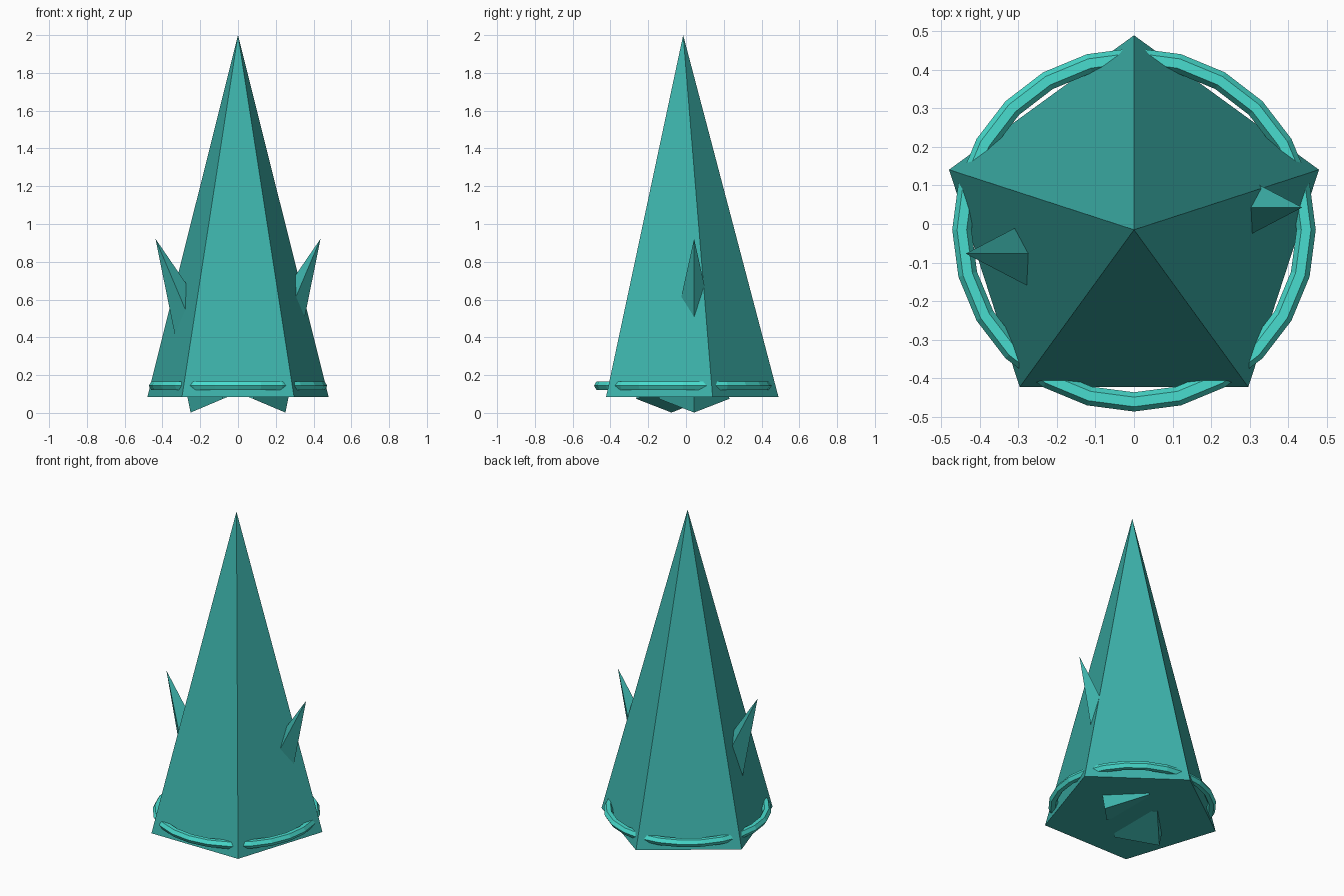
import bpy
import math
from mathutils import Vector

cube = bpy.data.objects.get("Cube")
if cube:
    bpy.data.objects.remove(cube, do_unlink=True)


def make_material(name, color):
    mat = bpy.data.materials.new(name)
    mat.use_nodes = True
    mat.diffuse_color = color
    mat.node_tree.nodes["Principled BSDF"].inputs["Base Color"].default_value = color
    return mat


teal = make_material("teal", (0.045, 0.44, 0.40, 1))
turquoise = make_material("bright_turquoise", (0.065, 0.72, 0.62, 1))

CENTER_Y = -0.015


def finish(name, mat):
    obj = bpy.context.object
    obj.name = obj.data.name = name
    obj.data.materials.append(mat)
    return obj


def cone(name, sides, radius, tip, depth, tilt, mat):
    """Pointed cone placed by its tip, tilted about the y axis."""
    axis = Vector((math.sin(tilt), 0, math.cos(tilt)))
    bpy.ops.mesh.primitive_cone_add(
        vertices=sides, radius1=radius, radius2=0, depth=depth,
        location=Vector(tip) - axis * depth / 2, rotation=(0, tilt, 0))
    return finish(name, mat)


# Five-sided main spire
cone("spire", 5, 0.505, (0, CENTER_Y, 2), 1.917, 0, teal)

# Four-sided side shards, run through the spire and out of its underside
for name, side, y in (("left_shard", 1, 0.043), ("right_shard", -1, -0.077)):
    cone(name, 4, 0.187, (side * 0.437, y, 0.922), 0.92, side * 0.4, teal)

# Faceted ring around the base
bpy.ops.mesh.primitive_torus_add(
    major_segments=24, minor_segments=6, major_radius=0.447,
    minor_radius=0.025, location=(0, CENTER_Y, 0.144))
finish("base_ring", turquoise)

# Flat facets throughout
for obj in bpy.context.scene.objects:
    if obj.type == "MESH":
        for poly in obj.data.polygons:
            poly.use_smooth = False
